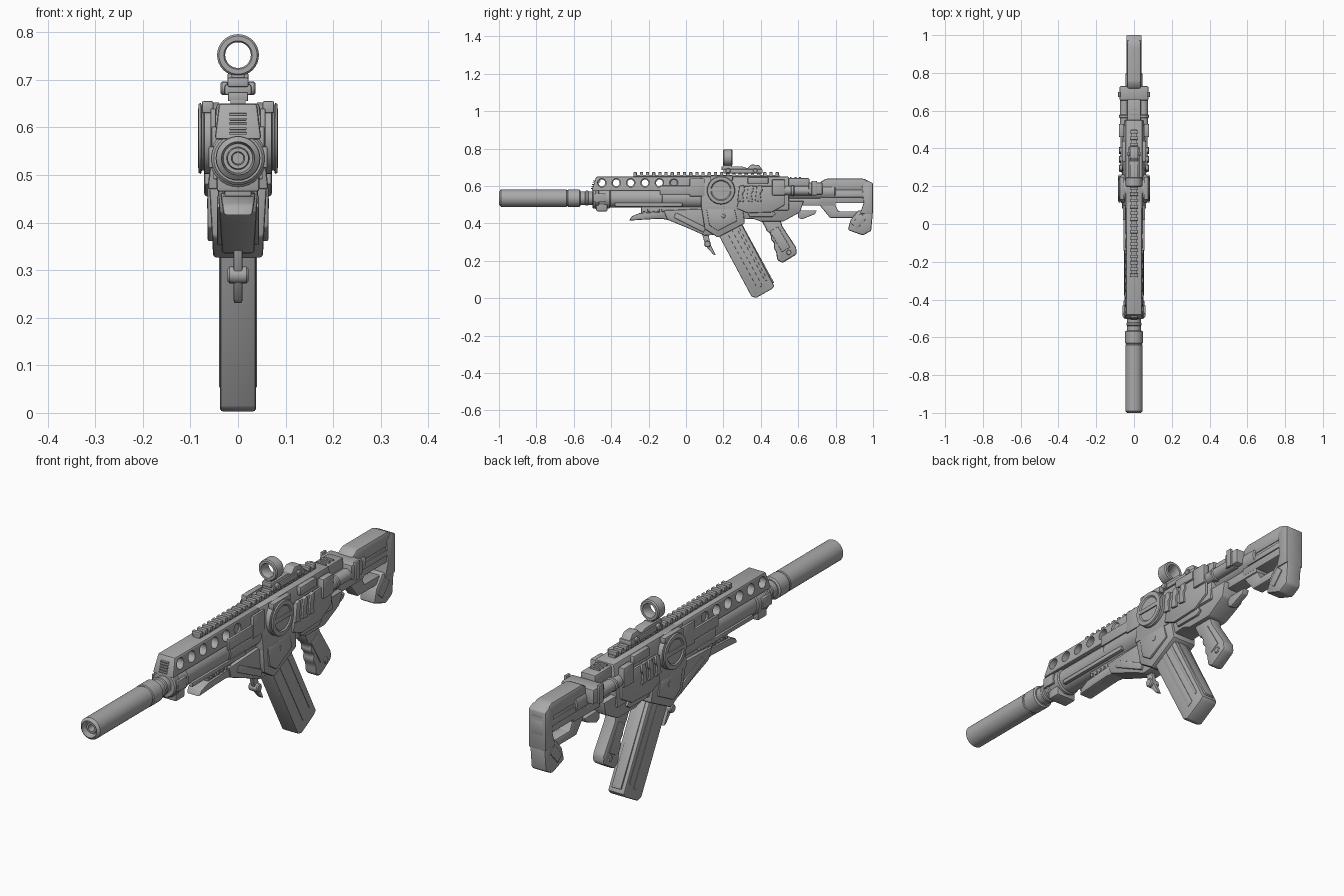
import bpy
import bmesh
from math import pi, radians
from mathutils import Vector

default_cube = bpy.data.objects.get("Cube")
if default_cube:
    bpy.data.objects.remove(default_cube)

metal = bpy.data.materials.new("gunmetal_grey")
metal.use_nodes = True
grey = (.4, .4, .4, 1)
metal.diffuse_color = grey
metal.node_tree.nodes["Principled BSDF"].inputs["Base Color"].default_value = grey

parts = []
cutters = []


def finish(mesh_data, name, bevel=0, mirror=False):
    """Turn a bmesh into a named object with bevel and mirror modifiers."""
    bmesh.ops.recalc_face_normals(mesh_data, faces=mesh_data.faces)
    mesh = bpy.data.meshes.new(name)
    mesh_data.to_mesh(mesh)
    mesh_data.free()
    mesh.materials.append(metal)
    part = bpy.data.objects.new(name, mesh)
    bpy.context.collection.objects.link(part)
    if bevel:
        modifier = part.modifiers.new("bevel", "BEVEL")
        modifier.width = bevel
        modifier.segments = 2
        modifier.limit_method = "ANGLE"
        modifier.angle_limit = radians(25)
    if mirror:
        part.modifiers.new("mirror", "MIRROR")
    parts.append(part)
    return part


def plate(name, outline, half, top_half=None, x=0, bevel=.006):
    """Side outline (y, z) given a width; a non-zero x makes a mirrored pair."""
    mesh_data = bmesh.new()
    low = min(z for y, z in outline)
    high = max(z for y, z in outline)
    top_half = half if top_half is None else top_half

    def loop(side):
        verts = []
        for y, z in outline:
            width = half + (top_half - half) * (z - low) / (high - low)
            verts.append(mesh_data.verts.new((x + side * width, y, z)))
        return verts

    right, left = loop(-1), loop(1)
    mesh_data.faces.new(right)
    mesh_data.faces.new(reversed(left))
    for i in range(len(outline)):
        j = (i + 1) % len(outline)
        mesh_data.faces.new((right[i], left[i], left[j], right[j]))
    return finish(mesh_data, name, bevel, mirror=x != 0)


def box(name, ys, zs, half, **options):
    (front, back), (low, high) = ys, zs
    outline = [(front, low), (back, low), (back, high), (front, high)]
    return plate(name, outline, half, **options)


def strip(name, start, end, width, half, **options):
    """Straight bar between two side points."""
    start, end = Vector(start), Vector(end)
    across = (end - start).orthogonal().normalized() * width / 2
    outline = [start + across, end + across, end - across, start - across]
    return plate(name, [tuple(p) for p in outline], half, **options)


def lathe(name, profile, centre, axis="Y", mirror=False, steps=32, bevel=0):
    """Spin a (distance, radius) profile around a line along the axis."""
    mesh_data = bmesh.new()
    centre = Vector(centre)
    along = Vector((0, 1, 0)) if axis == "Y" else Vector((1, 0, 0))
    up = Vector((0, 0, 1))
    verts = [mesh_data.verts.new(centre + along * t + up * r) for t, r in profile]
    edges = [mesh_data.edges.new(pair) for pair in zip(verts, verts[1:])]
    bmesh.ops.spin(mesh_data, geom=verts + edges, cent=centre, axis=along,
                   angle=2 * pi, steps=steps)
    bmesh.ops.remove_doubles(mesh_data, verts=mesh_data.verts, dist=.0002)
    return finish(mesh_data, name, bevel, mirror)


def rod(name, start, end, radius, centre, **options):
    chamfer = min(.005, radius / 4)
    profile = [(start, 0), (start, radius - chamfer), (start + chamfer, radius),
               (end - chamfer, radius), (end, radius - chamfer), (end, 0)]
    return lathe(name, profile, centre, **options)


def array(part, count, offset):
    modifier = part.modifiers.new("repeat", "ARRAY")
    modifier.count = count
    modifier.use_relative_offset = False
    modifier.use_constant_offset = True
    modifier.constant_offset_displace = offset


# Barrel and suppressor, with a stepped bore
bore = (0, 0, .535)
lathe("suppressor", [(-.95, 0), (-.95, .012), (-.985, .014), (-.985, .022), (-.97, .024),
                     (-.97, .031), (-1, .035), (-.99, .046), (-.64, .046), (-.637, .043),
                     (-.633, .043), (-.63, .047), (-.57, .047), (-.565, .04), (-.565, 0)], bore)
rod("barrel_neck", -.58, -.48, .036, bore)
rod("barrel_nut", -.54, -.52, .04, bore)
rod("barrel_collar", -.5, -.405, .056, bore)
rod("collar_flange", -.485, -.465, .06, bore)
rod("barrel_shroud", -.42, -.1, .05, bore)
rod("shroud_band", -.13, .11, .054, bore)
box("gas_block", (-.48, -.42), (.465, .54), .045)
box("collar_lugs", (-.49, -.43), (.515, .56), .008, x=.054, bevel=.003)

# Upper handguard with round windows
handguard = plate("upper_handguard", [(-.505, .575), (-.48, .65), (.12, .65), (.12, .575)],
                  half=.049, top_half=.04)
for i in range(6):
    deep = i < 5
    for side in (-1, 1):
        cutter = rod("window_cutter", 0 if deep else .037, .1, .023,
                     (0, -.45 + i * .077, .617), axis="X", steps=24)
        cutter.scale.x = side
        parts.remove(cutter)
        cutter.hide_render = True
        cutters.append(cutter)
        hole = handguard.modifiers.new("window", "BOOLEAN")
        hole.operation = "DIFFERENCE"
        hole.object = cutter
array(box("front_vents", (-.508, -.47), (.585, .59), .018, bevel=.001), 5, (0, .003, .01))
box("handguard_side_plates", (-.14, .1), (.555, .602), .006, x=.05, bevel=.003)
box("handguard_clamps", (.02, .1), (.545, .64), .006, x=.052, bevel=.003)
strip("shroud_side_ribs", (-.38, .5), (-.02, .5), .018, .008, x=.044, bevel=.003)

# Top rail with its teeth
box("top_rail", (-.28, .5), (.645, .66), .016, bevel=.002)
array(box("rail_teeth", (-.28, -.263), (.655, .674), .021, bevel=.002), 24, (0, .033, 0))

# Lower rail and angled foregrip
plate("foregrip", [(-.305, .415), (-.29, .438), (-.25, .455), (-.08, .465), (-.08, .415),
                   (-.13, .425), (-.2, .422)], half=.03, top_half=.038)
box("lower_rail", (-.24, .1), (.455, .49), .028, bevel=.003)
array(box("lower_rail_teeth", (-.23, -.218), (.462, .478), .034, bevel=.002), 6, (0, .025, 0))
plate("foregrip_arm", [(-.12, .47), (.12, .48), (.17, .34), (.1, .335), (.01, .375),
                       (-.1, .42)], half=.034, top_half=.043)
strip("arm_side_braces", (-.06, .445), (.1, .365), .03, .006, x=.038, bevel=.003)
plate("release_lever", [(.08, .36), (.12, .34), (.13, .29), (.16, .23), (.145, .235),
                        (.105, .28)], half=.009, bevel=.003)
rod("lever_pivot", -.022, .022, .018, (0, .115, .29), axis="X", steps=16)

# Magazine well and slanted magazine
plate("magazine_well", [(.08, .5), (.3, .5), (.315, .4), (.17, .325), (.1, .37)],
      half=.052, top_half=.062)
plate("well_side_panels", [(.11, .475), (.26, .475), (.275, .415), (.17, .36), (.125, .39)],
      half=.006, x=.058, bevel=.004)
rod("well_pins", .05, .065, .013, (0, .2, .44), axis="X", mirror=True, steps=16)
plate("magazine", [(.13, .42), (.28, .43), (.472, .065), (.46, .05), (.375, .002),
                   (.35, .01)], half=.038)
strip("magazine_side_ribs", (.22, .38), (.395, .06), .03, .003, x=.037, bevel=.002)
strip("magazine_rear_ribs", (.275, .38), (.43, .095), .014, .003, x=.037, bevel=.002)
strip("magazine_spine", (.29, .4), (.465, .08), .014, .022, bevel=.002)

# Receiver
box("upper_receiver", (.08, .55), (.47, .65), .064, top_half=.045)
plate("lower_receiver", [(.1, .52), (.63, .52), (.61, .46), (.52, .41), (.4, .41),
                         (.36, .425), (.27, .42), (.1, .45)], half=.046, top_half=.056)
plate("receiver_side_armour", [(.27, .48), (.3, .6), (.5, .6), (.53, .56), (.53, .5),
                               (.46, .46), (.33, .455)], half=.007, x=.064)
plate("lower_side_panels", [(.31, .5), (.44, .5), (.48, .45), (.46, .435), (.34, .435)],
      half=.006, x=.054, bevel=.003)
array(plate("side_ribs", [(.275, .52), (.285, .6), (.31, .605), (.315, .575), (.303, .56),
                          (.31, .515)], half=.009, x=.07, bevel=.004), 3, (0, .047, 0))
box("rear_lugs", (.46, .53), (.55, .635), .014, x=.066)
box("top_side_blocks", (.33, .44), (.61, .648), .012, x=.052)
box("rear_top_block", (.5, .66), (.59, .642), .035)
array(box("rear_top_ridges", (.53, .54), (.638, .648), .022, bevel=.002), 4, (0, .025, 0))

# Side drums
drum = (0, .187, .577)
lathe("side_drums", [(.04, 0), (.04, .075), (.07, .075), (.072, .068), (.076, .068),
                     (.078, .075), (.083, .072), (.084, .055), (.079, .05), (.079, 0)],
      drum, axis="X", mirror=True)
box("drum_bars", (.13, .245), (.57, .588), .004, x=.08, bevel=.002)
box("drum_brackets", (.13, .25), (.63, .655), .012, x=.064, bevel=.003)

# Ring sight on its mount
box("sight_base", (.2, .41), (.668, .69), .028, bevel=.004)
plate("sight_body", [(.19, .685), (.19, .705), (.3, .705), (.33, .695), (.35, .715),
                     (.39, .712), (.41, .685)], half=.022, bevel=.004)
box("sight_neck", (.2, .245), (.69, .716), .014, bevel=.003)
lathe("sight_ring", [(.197, .03), (.197, .04), (.202, .044), (.243, .044), (.248, .04),
                     (.248, .03), (.243, .027), (.202, .027), (.197, .03)], (0, 0, .752))
rod("sight_knobs", .02, .037, .014, (0, .225, .682), axis="X", mirror=True, steps=16)
rod("sight_rear_knobs", .02, .035, .012, (0, .37, .682), axis="X", mirror=True, steps=16)

# Pistol grip with finger grooves
plate("pistol_grip", [(.39, .44), (.5, .44), (.515, .385), (.59, .27), (.592, .235),
                      (.515, .188), (.487, .205), (.483, .245), (.468, .27), (.472, .295),
                      (.452, .315), (.455, .34), (.432, .36), (.42, .385)],
      half=.028, bevel=.011)
strip("grip_side_panels", (.47, .37), (.535, .26), .05, .004, x=.027, bevel=.003)
rod("grip_pins", .02, .032, .014, (0, .55, .245), axis="X", mirror=True, steps=16)
plate("rear_latch", [(.6, .47), (.7, .47), (.69, .45), (.62, .422), (.6, .43)],
      half=.014, bevel=.003)

# Stock tubes and clamp
rod("stock_tube", .52, .8, .046, (0, 0, .57))
rod("side_tubes", .52, .7, .025, (.05, 0, .575), mirror=True, steps=24)
box("lower_stock_rail", (.55, .8), (.495, .535), .032)
box("stock_clamp", (.655, .73), (.555, .618), .076)
box("clamp_levers", (.672, .7), (.55, .628), .006, x=.078, bevel=.003)
rod("tube_rings", .56, .58, .029, (.05, 0, .575), mirror=True, steps=24)

# Shoulder stock
plate("stock_comb", [(.715, .575), (.715, .62), (.75, .64), (.95, .64), (1, .615),
                     (1, .575)], half=.038, bevel=.012)
box("stock_body", (.715, 1), (.508, .58), .034)
box("stock_side_panels", (.75, .96), (.54, .565), .005, x=.034, bevel=.003)
plate("stock_butt", [(.95, .51), (.94, .6), (.97, .63), (1, .615), (1, .45), (.93, .45)],
      half=.041)
plate("stock_lower_frame", [(.7, .515), (.79, .515), (.815, .465), (.93, .465), (.93, .43),
                            (.77, .43)], half=.026)
plate("butt_hook", [(.865, .365), (.88, .42), (.92, .47), (1, .47), (.99, .36),
                    (.945, .336)], half=.036, bevel=.008)
strip("hook_side_plates", (.9, .385), (.95, .44), .04, .004, x=.036, bevel=.002)

# Bake the modifiers, drop the cutters and smooth the rounded faces
bpy.ops.object.select_all(action="DESELECT")
for part in parts:
    part.select_set(True)
bpy.context.view_layer.objects.active = parts[0]
bpy.ops.object.convert(target="MESH")
for cutter in cutters:
    bpy.data.objects.remove(cutter)
bpy.ops.object.shade_smooth_by_angle(angle=radians(32))
